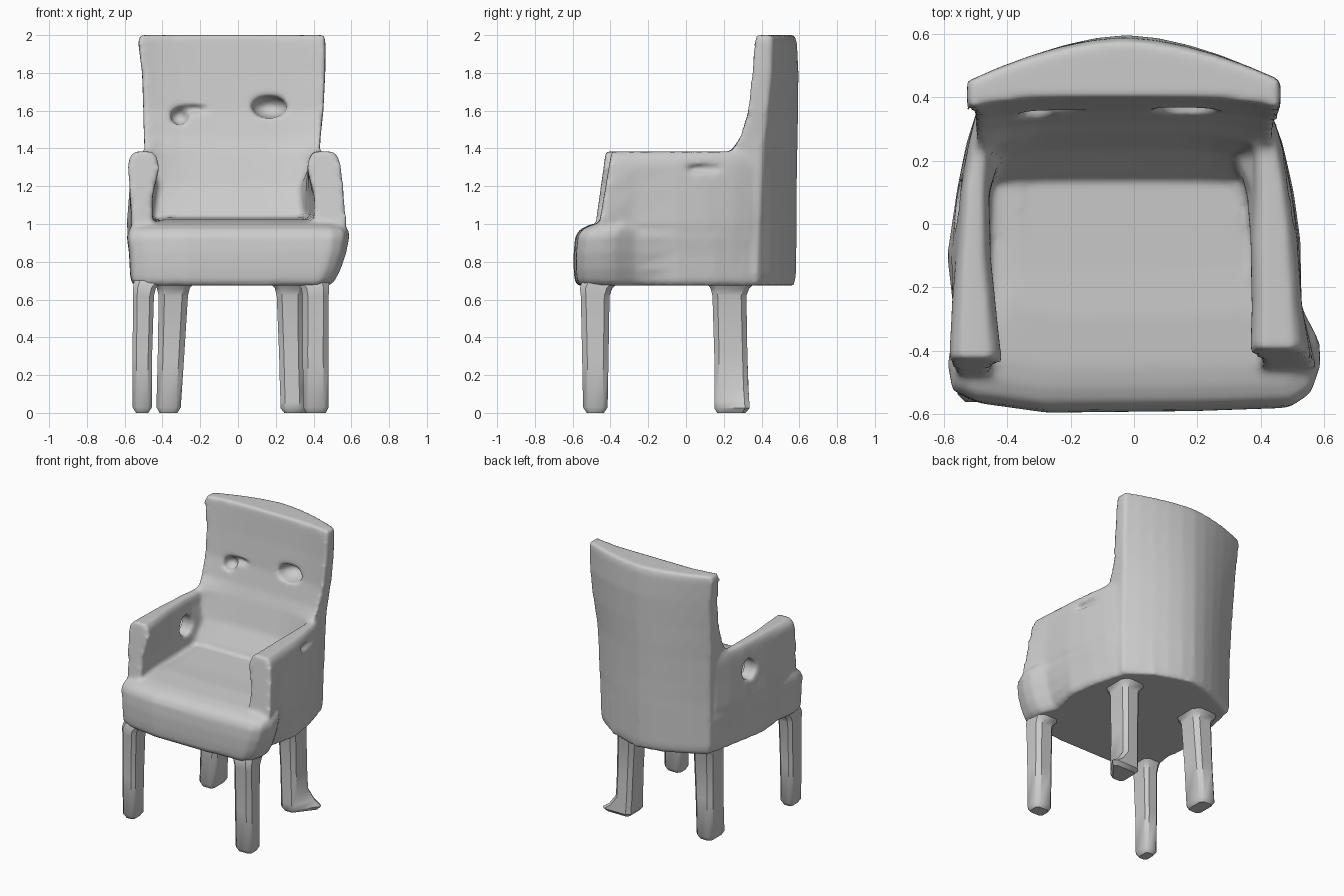
import bpy, bmesh
from math import radians


def activate(ob):
    bpy.ops.object.select_all(action='DESELECT')
    ob.select_set(True)
    bpy.context.view_layer.objects.active = ob


def loft(name, rings):
    """Skin a list of equal-length closed rings and cap both ends."""
    bm = bmesh.new()
    vr = [[bm.verts.new(p) for p in r] for r in rings]
    n = len(vr[0])
    for a, b in zip(vr, vr[1:]):
        for i in range(n):
            bm.faces.new((a[i], a[(i + 1) % n], b[(i + 1) % n], b[i]))
    bm.faces.new(vr[0])
    bm.faces.new(vr[-1])
    bmesh.ops.recalc_face_normals(bm, faces=bm.faces)
    me = bpy.data.meshes.new(name)
    bm.to_mesh(me)
    bm.free()
    ob = bpy.data.objects.new(name, me)
    bpy.context.collection.objects.link(ob)
    activate(ob)
    bpy.ops.object.shade_smooth_by_angle(angle=radians(40))
    return ob


def dent(target, loc, radii):
    """Carve an ellipsoid out of a part."""
    bpy.ops.mesh.primitive_uv_sphere_add(segments=20, ring_count=12, location=loc)
    cutter = bpy.context.object
    cutter.scale = radii
    m = target.modifiers.new("dent", 'BOOLEAN')
    m.object, m.operation, m.solver = cutter, 'DIFFERENCE', 'EXACT'
    activate(target)
    bpy.ops.object.modifier_apply(modifier=m.name)
    bpy.data.objects.remove(cutter)


# Seat body: plan outline stacked at several heights
plan = [(-.575, -.53), (-.5, -.565), (-.28, -.595), (.2, -.59), (.5, -.58), (.56, -.54),
        (.59, -.45), (.585, -.38), (.53, -.27), (.522, -.05), (.492, .15), (.445, .31),
        (.41, .39), (.25, .50), (0, .575), (-.2, .54), (-.475, .41), (-.505, .33),
        (-.533, .2), (-.59, -.1), (-.567, -.3), (-.588, -.45)]
# height, inset left, inset at bulging front right, inset front
levels = [(.675, .035, .10, .02), (.70, .02, .075, .005), (.76, .015, .045, 0),
          (.85, .01, .015, 0), (.93, 0, 0, .008), (.97, .008, .004, .03),
          (.995, .03, .03, .08), (1.01, .09, .09, .14), (1.025, .2, .2, .3)]


def seat_ring(z, left, right, front):
    ring = []
    for x, y in plan:
        k = right if x > 0 and (y < -.2 or z > .9) else left
        rise = .02 if z > 1 and y > 0 else 0
        ring.append((x * (1 - k / .58), y * (1 - front / .59) if y < 0 else y, z + rise))
    return ring


seat = loft("seat", [seat_ring(*l) for l in levels])

# Backrest: bowed rear, gently hollow front that slopes out to the seat
# height, left, right, front y at centre, front y at edge, rear y at centre,
# rear corner y left, rear corner y right
back_levels = [(.68, -.47, .41, .2, .2, .575, .405, .375),
               (.73, -.48, .42, .17, .2, .583, .41, .38),
               (1.0, -.482, .425, .14, .13, .587, .41, .385),
               (1.06, -.483, .427, .15, .14, .587, .41, .39),
               (1.2, -.487, .43, .235, .19, .587, .415, .395),
               (1.38, -.494, .433, .29, .225, .59, .42, .405),
               (1.46, -.498, .437, .32, .285, .592, .425, .415),
               (1.6, -.501, .452, .355, .327, .594, .435, .43),
               (1.8, -.508, .462, .38, .348, .596, .45, .45),
               (1.96, -.528, .463, .395, .36, .588, .45, .455),
               (2.0, -.52, .458, .40, .37, .575, .45, .455)]


def back_ring(z, l, r, fc, fe, rc, cl, cr):
    c, h = (l + r) / 2, (r - l) / 2
    ts = [-1 + i / 5 for i in range(11)]
    front = [(c + h * t, fc + (fe - fc) * t ** 4, z) for t in ts]
    rear = [(c + h * t, rc - (rc - (cr if t > 0 else cl)) * abs(t) ** 1.7, z)
            for t in reversed(ts)]
    return front + rear


back = loft("backrest", [back_ring(*l) for l in back_levels])
dent(back, (.165, .365, 1.62), (.095, .11, .06))
dent(back, (-.31, .36, 1.57), (.05, .055, .045))
dent(back, (-.24, .36, 1.61), (.09, .03, .022))


# Arms: wall section with a rounded top, swept from front to back
def arm(name, front_lean, stations):
    rings = []
    for i, (y, low, top, inner, inner_low) in enumerate(stations):
        w = top - inner
        base = .9 if i < 2 else .76
        sec = [(low * .96, base), (low, 1.0), ((low + top) / 2, 1.18), (top, 1.31),
               (top - w * .07, 1.355), (top - w * .22, 1.383), (inner + w * .22, 1.383),
               (inner + w * .07, 1.355), (inner, 1.30), (inner_low, 1.15), (inner_low, base)]
        lean = (front_lean, front_lean / 2)[i] if i < 2 else 0
        rings.append([(x, y - lean * (1.38 - z), z) for x, z in sec])
    return loft(name, rings)


# y, outer low, outer top, inner top, inner low
left_arm = arm("left_arm", .14, [
    (-.425, -.562, -.585, -.415, -.45), (-.25, -.57, -.575, -.435, -.46),
    (-.1, -.59, -.562, -.452, -.46), (.1, -.56, -.547, -.457, -.455),
    (.25, -.53, -.522, -.45, -.41), (.36, -.495, -.495, -.42, -.39)])
right_arm = arm("right_arm", .17, [
    (-.395, .577, .545, .365, .405), (-.25, .53, .53, .37, .395),
    (-.05, .525, .515, .367, .375), (.1, .504, .494, .375, .355),
    (.25, .470, .466, .375, .31), (.35, .433, .435, .36, .28)])
dent(left_arm, (-.5, .06, 1.19), (.25, .065, .075))
dent(right_arm, (.50, .12, 1.295), (.035, .15, .025))

# Chair body: fuse the upholstered parts into one soft continuous skin
activate(seat)
for part in (back, left_arm, right_arm):
    part.select_set(True)
bpy.ops.object.join()
seat.name = "chair_body"
fuse = seat.modifiers.new("fuse", 'REMESH')
fuse.mode, fuse.voxel_size, fuse.use_smooth_shade = 'VOXEL', .015, True
soften = seat.modifiers.new("soften", 'SMOOTH')
soften.factor, soften.iterations = .5, 5


# Legs: chamfered rectangular sections stacked in height
def leg(name, sections, toes=()):
    rings = []
    for i, (z, x0, x1, y0, y1) in enumerate(sections):
        c = .2 * min(x1 - x0, y1 - y0)
        toe = toes[i] if i < len(toes) else 0      # pulls the rear outer corner out
        rings.append([(x, y, z) for x, y in (
            (x0 + c, y0), (x1 - c, y0), (x1, y0 + c), (x1 + toe, y1 - c),
            (x1 - c + toe, y1), (x0 + c, y1), (x0, y1 - c), (x0, y0 + c))])
    loft(name, rings)


# height, x min, x max, y min, y max
leg("front_left_leg", [(0, -.54, -.475, -.525, -.435), (.03, -.558, -.455, -.545, -.415),
                       (.3, -.558, -.455, -.55, -.41), (.62, -.556, -.445, -.557, -.405),
                       (.66, -.556, -.435, -.562, -.39), (.70, -.55, -.40, -.55, -.35)])
leg("front_right_leg", [(0, .36, .465, -.525, -.435), (.03, .345, .48, -.545, -.415),
                        (.3, .342, .478, -.55, -.41), (.62, .342, .48, -.557, -.405),
                        (.66, .335, .483, -.562, -.39), (.70, .30, .48, -.55, -.35)])
leg("rear_left_leg", [(0, -.415, -.32, .165, .315), (.03, -.432, -.303, .15, .335),
                      (.3, -.425, -.285, .15, .325), (.62, -.42, -.265, .14, .32),
                      (.66, -.43, -.255, .13, .335), (.70, -.46, -.22, .10, .38)])
leg("rear_right_leg", [(0, .245, .335, .165, .315), (.025, .225, .35, .15, .337),
                       (.06, .225, .35, .15, .335), (.13, .222, .35, .15, .33),
                       (.3, .218, .345, .15, .325), (.62, .205, .345, .14, .32),
                       (.66, .195, .355, .13, .335), (.70, .16, .38, .10, .37)],
    toes=(.09, .10, .05))
